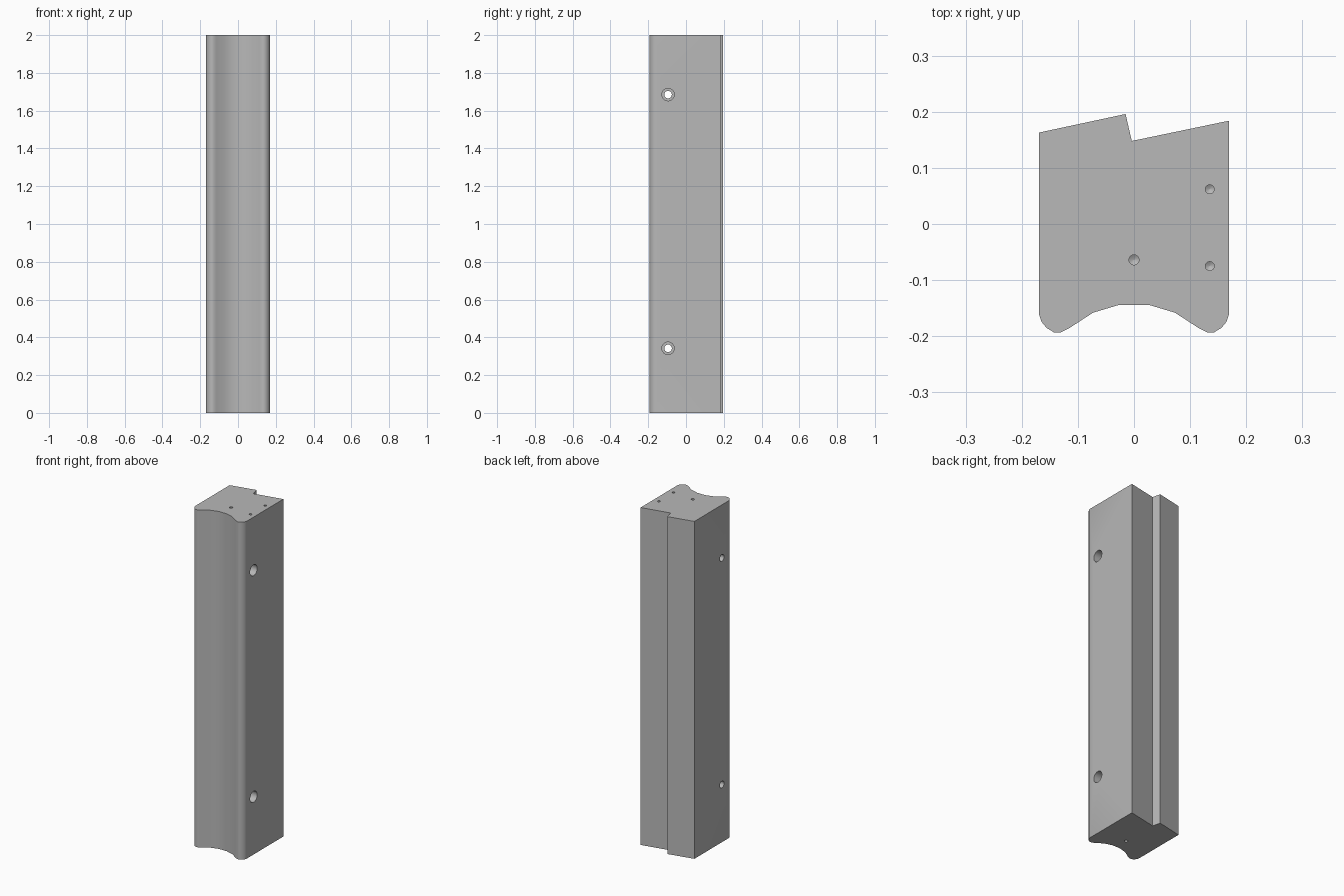
import bpy, bmesh, math
from mathutils import Matrix, Vector

cube = bpy.data.objects.get("Cube")
if cube:
    bpy.data.objects.remove(cube, do_unlink=True)

HEIGHT = 2.0

grey = bpy.data.materials.new("plain grey")
grey.use_nodes = True
COLOUR = (0.48, 0.48, 0.48, 1)
grey.diffuse_color = COLOUR
grey.node_tree.nodes["Principled BSDF"].inputs["Base Color"].default_value = COLOUR


def make_object(name, bm):
    bmesh.ops.recalc_face_normals(bm, faces=bm.faces)
    mesh = bpy.data.meshes.new(name)
    bm.to_mesh(mesh)
    bm.free()
    mesh.materials.append(grey)
    obj = bpy.data.objects.new(name, mesh)
    bpy.context.collection.objects.link(obj)
    return obj


def add_lathe(bm, profile, matrix, sides=24):
    """Closed turned solid; profile is (radius, height) pairs along local z."""
    rings = []
    for radius, z in profile:
        angles = [math.tau * i / sides for i in range(sides)]
        rings.append([bm.verts.new(matrix @ Vector((radius * math.cos(a), radius * math.sin(a), z)))
                      for a in angles])
    for low, high in zip(rings, rings[1:]):
        for i in range(sides):
            j = (i + 1) % sides
            bm.faces.new((low[i], low[j], high[j], high[i]))
    bm.faces.new(rings[0][::-1])
    bm.faces.new(rings[-1])


# Post outline: notched sloping back, mirrored rounded lips and front cove
back = [(0.169, 0.184), (-0.004, 0.148), (-0.015, 0.196), (-0.169, 0.163)]
half_front = [(0.169, -0.162), (0.165, -0.174), (0.156, -0.185), (0.143, -0.193),
              (0.130, -0.193), (0.116, -0.186), (0.073, -0.158), (0.026, -0.144)]
front = [(-x, y) for x, y in half_front] + half_front[::-1]

bm = bmesh.new()
base = bm.faces.new([bm.verts.new((x, y, 0)) for x, y in back + front])
top = bmesh.ops.extrude_face_region(bm, geom=[base])
bmesh.ops.translate(bm, vec=(0, 0, HEIGHT),
                    verts=[v for v in top["geom"] if isinstance(v, bmesh.types.BMVert)])
post = make_object("post", bm)

# Hole cutters
bm = bmesh.new()

# Counterbored cross holes, wide end on the left side
for z in (0.342, 1.685):
    place = Matrix.Translation((0, -0.095, z)) @ Matrix.Rotation(math.pi / 2, 4, 'Y')
    add_lathe(bm, [(0.02, -0.25), (0.02, -0.03), (0.033, -0.03), (0.033, 0.25)], place)

# Blind drilled holes with pointed bottoms
def add_drill(x, y, radius, from_top):
    place = Matrix.Translation((x, y, HEIGHT if from_top else 0))
    if not from_top:
        place = place @ Matrix.Rotation(math.pi, 4, 'X')
    add_lathe(bm, [(0.0005, -0.1 - radius * 0.6), (radius, -0.1), (radius, 0.05)], place, 16)


add_drill(0, -0.064, 0.009, True)
add_drill(0, -0.064, 0.009, False)
for y in (0.062, -0.075):
    add_drill(0.135, y, 0.008, True)
cutter = make_object("hole_cutter", bm)
cutter.hide_render = True

# Cut the holes, then drop the cutter
cut = post.modifiers.new("holes", 'BOOLEAN')
cut.operation = 'DIFFERENCE'
cut.solver = 'EXACT'
cut.object = cutter
bpy.ops.object.select_all(action='DESELECT')
post.select_set(True)
bpy.context.view_layer.objects.active = post
bpy.ops.object.modifier_apply(modifier=cut.name)
bpy.data.objects.remove(cutter, do_unlink=True)
bpy.ops.object.shade_smooth_by_angle(angle=math.radians(40))
